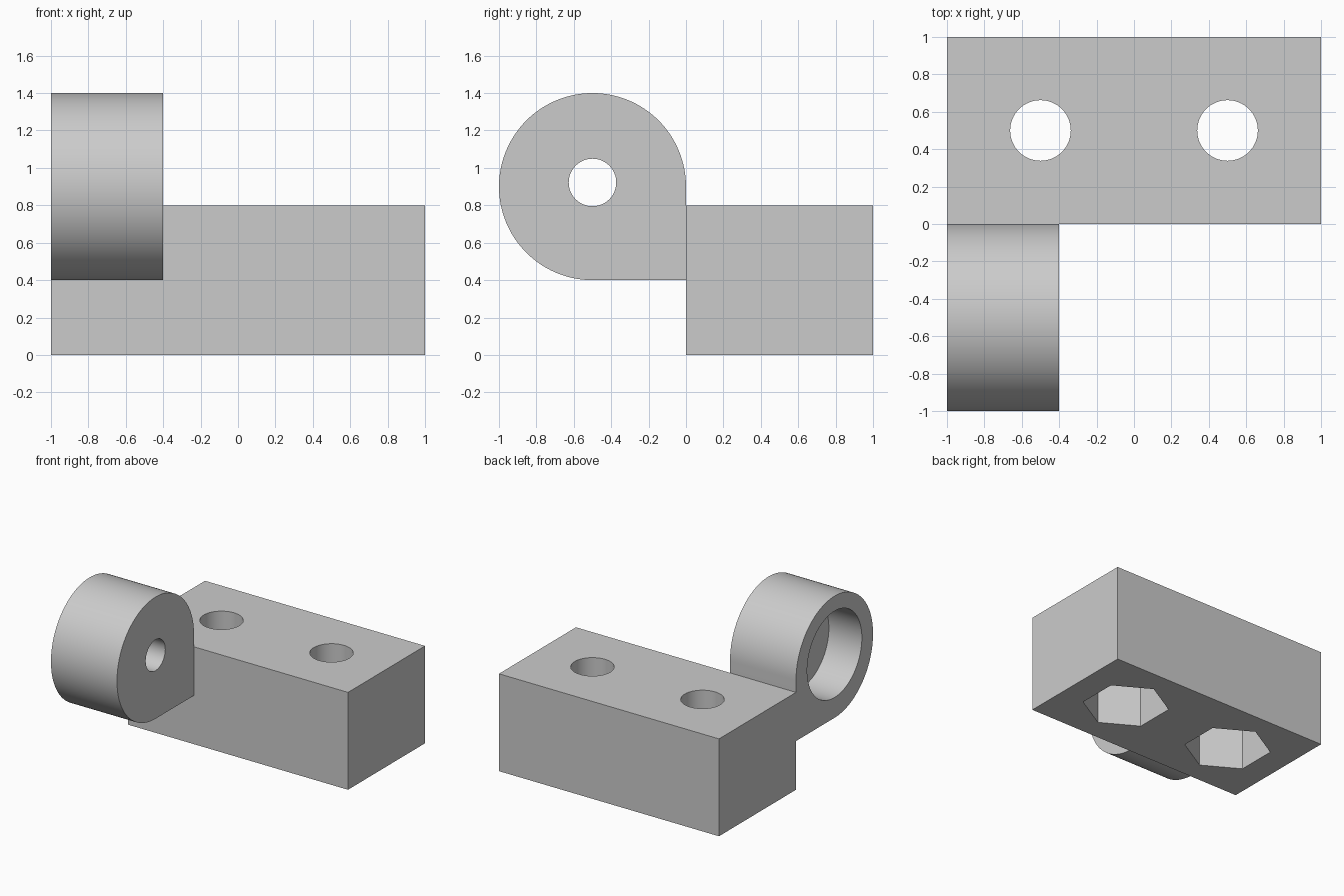
import bpy
import bmesh
import math
from mathutils import Matrix, Vector

cube = bpy.data.objects.get("Cube")
if cube:
    bpy.data.objects.remove(cube, do_unlink=True)

grey = bpy.data.materials.new("plain grey")
grey.use_nodes = True
grey.diffuse_color = (0.6, 0.6, 0.6, 1)
grey.node_tree.nodes["Principled BSDF"].inputs["Base Color"].default_value = (0.6, 0.6, 0.6, 1)


def ring(cx, cy, radius, sides, start=0.0, sweep=math.tau):
    """Points on a circle; a partial sweep includes its end point."""
    steps = sides if sweep == math.tau else sides - 1
    return [(cx + radius * math.cos(start + sweep * i / steps),
             cy + radius * math.sin(start + sweep * i / steps)) for i in range(sides)]


def prism(name, profile, low, high, axis="z"):
    """Extrude a profile along z (profile in x, y) or along x (profile in y, z)."""
    bm = bmesh.new()
    place = (lambda p: Vector((p[0], p[1], low))) if axis == "z" else (lambda p: Vector((low, p[0], p[1])))
    face = bm.faces.new([bm.verts.new(place(p)) for p in profile])
    grown = bmesh.ops.extrude_face_region(bm, geom=[face])["geom"]
    push = Vector((0, 0, high - low)) if axis == "z" else Vector((high - low, 0, 0))
    bmesh.ops.translate(bm, vec=push, verts=[v for v in grown if isinstance(v, bmesh.types.BMVert)])
    bmesh.ops.recalc_face_normals(bm, faces=bm.faces)
    mesh = bpy.data.meshes.new(name)
    bm.to_mesh(mesh)
    bm.free()
    mesh.materials.append(grey)
    obj = bpy.data.objects.new(name, mesh)
    bpy.context.collection.objects.link(obj)
    return obj


def combine(target, tool, operation):
    """Apply a boolean and discard the tool."""
    tool.hide_render = True
    mod = target.modifiers.new(operation.lower(), "BOOLEAN")
    mod.operation = operation
    mod.solver = "EXACT"
    mod.object = tool
    bpy.ops.object.select_all(action="DESELECT")
    bpy.context.view_layer.objects.active = target
    target.select_set(True)
    bpy.ops.object.modifier_apply(modifier=mod.name)
    bpy.data.objects.remove(tool, do_unlink=True)


# Mounting block
bracket = prism("mounting_bracket", [(-1, 0), (1, 0), (1, 1), (-1, 1)], 0, 0.8)

# Round lug with a square lower corner against the block
lug_profile = ring(-0.5, 0.9, 0.5, 97, 0, 1.5 * math.pi) + [(0, 0.4)]
combine(bracket, prism("lug", lug_profile, -1, -0.4, "x"), "UNION")

# Counterbore from the outer end and a small through hole
combine(bracket, prism("lug_counterbore", ring(-0.5, 0.922, 0.355, 96), -1.1, -0.7, "x"), "DIFFERENCE")
combine(bracket, prism("lug_hole", ring(-0.5, 0.922, 0.127, 64), -0.8, -0.3, "x"), "DIFFERENCE")

# Bolt holes with hexagonal nut pockets underneath
for x in (-0.5, 0.5):
    combine(bracket, prism("nut_pocket", ring(x, 0.5, 0.327, 6, math.pi / 6), -0.1, 0.4), "DIFFERENCE")
    combine(bracket, prism("bolt_hole", ring(x, 0.5, 0.162, 64), 0.3, 0.9), "DIFFERENCE")

bpy.ops.object.shade_smooth_by_angle(angle=math.radians(30))
